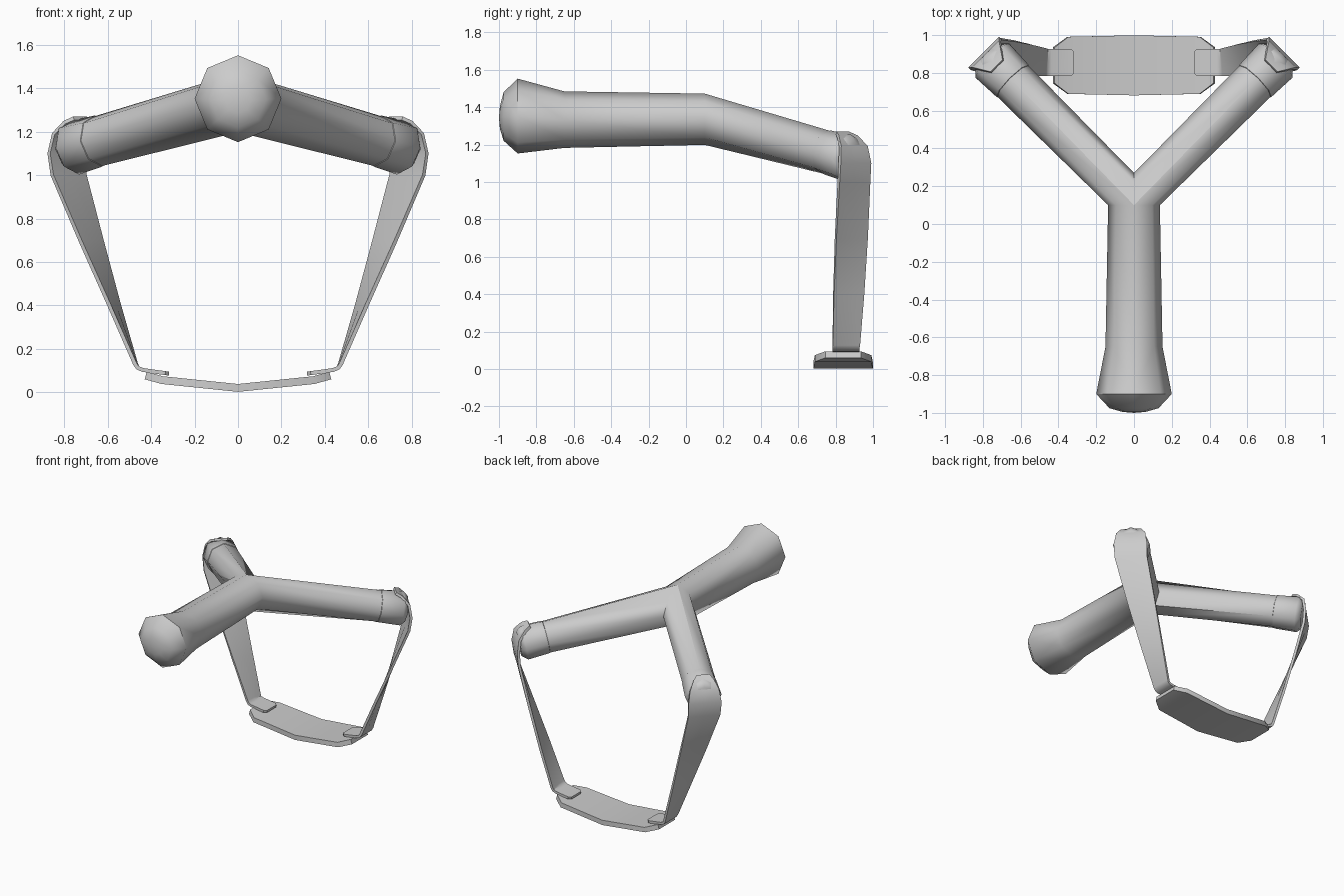
import bpy, bmesh, math
from mathutils import Vector

if "Cube" in bpy.data.objects:
    bpy.data.objects.remove(bpy.data.objects["Cube"])

grey = bpy.data.materials.new("rubber_grey")
grey.diffuse_color = (0.6, 0.6, 0.6, 1)
grey.use_nodes = True
grey.node_tree.nodes["Principled BSDF"].inputs["Base Color"].default_value = grey.diffuse_color


def finish(name, bm, thickness=0, angle=50):
    """Mirror the right half, optionally thicken, then smooth by angle."""
    bmesh.ops.recalc_face_normals(bm, faces=bm.faces)
    me = bpy.data.meshes.new(name)
    bm.to_mesh(me)
    bm.free()
    ob = bpy.data.objects.new(name, me)
    bpy.context.collection.objects.link(ob)
    me.materials.append(grey)
    m = ob.modifiers.new("mirror", 'MIRROR')
    m.use_clip = True
    if thickness:
        s = ob.modifiers.new("thick", 'SOLIDIFY')
        s.thickness, s.offset = thickness, 0
    bpy.ops.object.select_all(action='DESELECT')
    ob.select_set(True)
    bpy.context.view_layer.objects.active = ob
    bpy.ops.object.convert(target='MESH')
    bpy.ops.object.shade_smooth_by_angle(angle=math.radians(angle))


def bridge(bm, a, b, closed):
    n = len(a)
    for i in range(n if closed else n - 1):
        j = (i + 1) % n
        bm.faces.new((a[i], a[j], b[j], b[i]))


# Fork arm frame: axis runs outward, back and slightly down
START = Vector((0, 0.115, 1.335))
OUT = Vector((1, -1, 0)).normalized()
AXIS = Vector((1, 1, -0.277)).normalized()
UP = OUT.cross(AXIS)
if UP.z < 0:
    UP = -UP


def arm_ring(bm, s, r):
    c = START + AXIS * s
    return [bm.verts.new(c + r * (OUT * math.sin(k * math.pi / 4) + UP * math.cos(k * math.pi / 4)))
            for k in range(8)]


# Frame: right half of handle joined to the right arm, eight sided
bm = bmesh.new()
prev = None
for y, r, z in [(-0.995, 0.06, 1.345), (-0.975, 0.13, 1.35), (-0.90, 0.2, 1.352),
                (-0.65, 0.151, 1.333), (0.1, 0.137, 1.335)]:
    ring = [bm.verts.new((r * math.sin(k * math.pi / 4), y, z + r * math.cos(k * math.pi / 4)))
            for k in range(5)]
    for k in (0, 4):
        ring[k].co.x = 0
    if prev:
        bridge(bm, prev, ring, False)
    else:
        tip = bm.verts.new((0, -1.0, 1.345))
        for k in range(4):
            bm.faces.new((tip, ring[k], ring[k + 1]))
    prev = ring
crotch = [bm.verts.new(p) for p in ((0, 0.225, 1.205), (0, 0.27, 1.295), (0, 0.225, 1.385))]
prev = prev + crotch
for s, r in [(0.93, 0.117), (1.08, 0.117)]:
    ring = arm_ring(bm, s, r)
    bridge(bm, prev, ring, True)
    prev = ring
bm.faces.new(prev)
finish("forked_frame", bm)

# Sleeves capping the arm ends
bm = bmesh.new()
prev = None
for s, r in [(0.92, 0.112), (0.925, 0.12), (1.08, 0.127), (1.115, 0.095)]:
    ring = arm_ring(bm, s, r)
    if prev:
        bridge(bm, prev, ring, True)
    prev = ring
bm.faces.new(prev)
finish("arm_sleeve", bm)

# Bands: (x, y, z, half width, turn of the width from the y axis in degrees)
bm = bmesh.new()
prev = None
for x, y, z, w, turn in [(0.725, 0.835, 1.262, 0.045, 45), (0.75, 0.862, 1.243, 0.07, 45),
                         (0.78, 0.895, 1.19, 0.1, 45), (0.79, 0.903, 1.10, 0.115, 45),
                         (0.78, 0.898, 1.0, 0.112, 43), (0.677, 0.884, 0.7, 0.098, 31),
                         (0.57, 0.87, 0.4, 0.084, 16), (0.472, 0.857, 0.13, 0.073, 2),
                         (0.462, 0.855, 0.113, 0.072, 0), (0.44, 0.855, 0.103, 0.072, 0),
                         (0.335, 0.855, 0.088, 0.072, 0), (0.318, 0.855, 0.086, 0.055, 0)]:
    t = math.radians(turn)
    d = Vector((-math.sin(t), math.cos(t), 0)) * w
    row = [bm.verts.new(Vector((x, y, z)) + d * f) for f in (-1, 0, 1)]
    if prev:
        bridge(bm, prev, row, False)
    prev = row
finish("elastic_band", bm, 0.018, 40)

# Pouch: shallow folded pad with clipped corners
bm = bmesh.new()
prev = None
for x, w, z in [(0, 0.159, 0.02), (0.35, 0.151, 0.056), (0.425, 0.095, 0.077)]:
    row = [bm.verts.new((x, 0.84 + f * w, z)) for f in (-1, 1)]
    if prev:
        bridge(bm, prev, row, False)
    prev = row
finish("pouch", bm, 0.036, 40)
